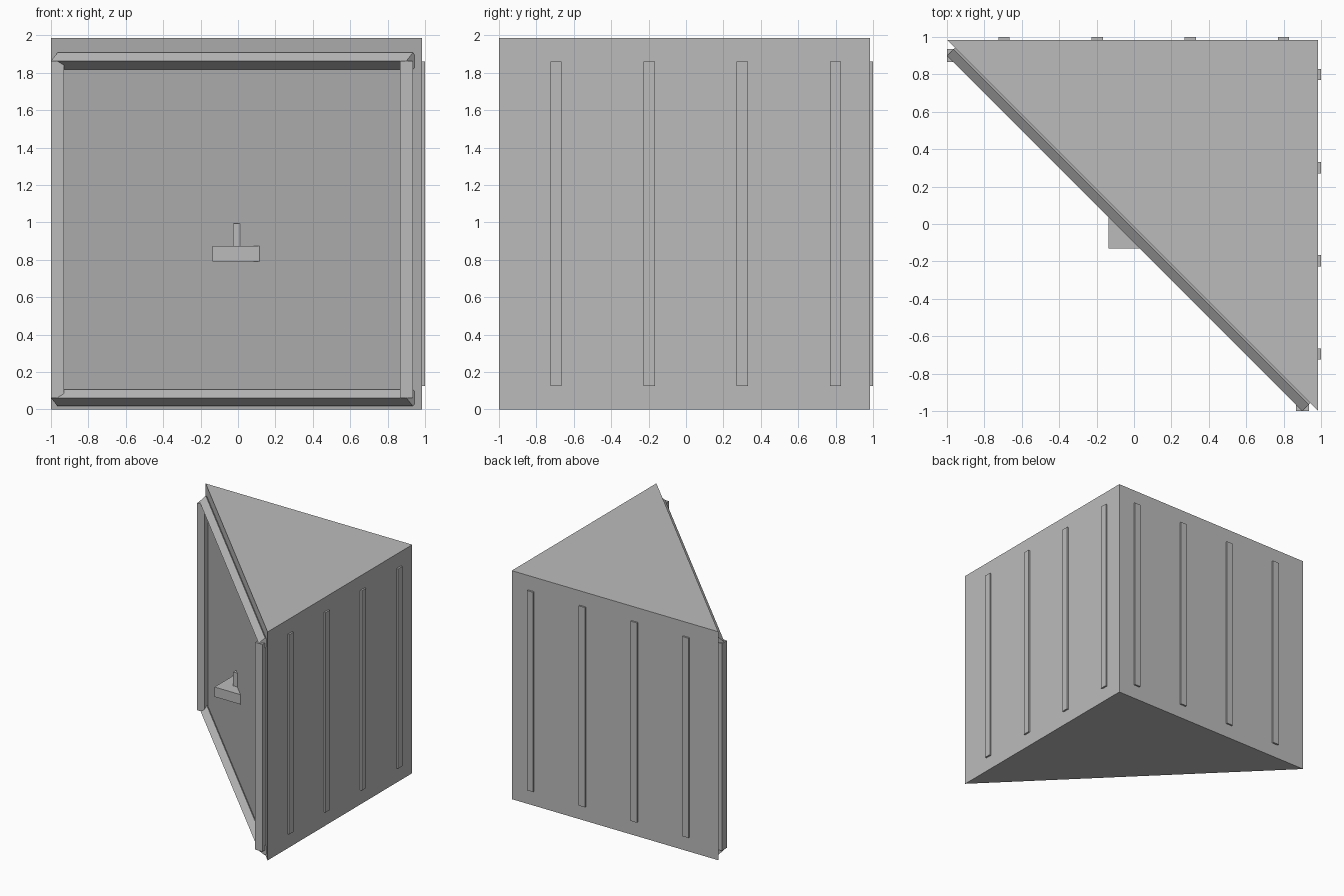
import bpy, bmesh
from math import pi, sqrt
from mathutils import Matrix, Vector

cube = bpy.data.objects.get("Cube")
if cube:
    bpy.data.objects.remove(cube, do_unlink=True)

grey = bpy.data.materials.new("plain grey")
grey.use_nodes = True
colour = (0.5, 0.5, 0.5, 1)
grey.diffuse_color = colour
grey.node_tree.nodes["Principled BSDF"].inputs["Base Color"].default_value = colour


def add_object(name, bm):
    bmesh.ops.recalc_face_normals(bm, faces=bm.faces)
    mesh = bpy.data.meshes.new(name)
    bm.to_mesh(mesh)
    bm.free()
    mesh.materials.append(grey)
    obj = bpy.data.objects.new(name, mesh)
    bpy.context.collection.objects.link(obj)
    return obj


def box(name, low, high):
    low, high = Vector(low), Vector(high)
    bm = bmesh.new()
    size = Matrix.Diagonal((*(high - low), 1))
    bmesh.ops.create_cube(bm, size=1, matrix=Matrix.Translation((low + high) / 2) @ size)
    return add_object(name, bm)


# Triangular prism body
SIDE, HEIGHT = 0.985, 1.985
bm = bmesh.new()
base = bm.faces.new([bm.verts.new(p) for p in ((-1, SIDE, 0), (SIDE, -1, 0), (SIDE, SIDE, 0))])
top = bmesh.ops.extrude_face_region(bm, geom=[base])
bmesh.ops.translate(bm, vec=(0, 0, HEIGHT),
                    verts=[v for v in top["geom"] if isinstance(v, bmesh.types.BMVert)])
add_object("corner_body", bm)

# Raised ribs on the two straight walls
for i in range(4):
    c = -0.695 + i * 0.498
    box(f"side_rib_{i + 1}", (0.96, c - 0.03, 0.125), (1, c + 0.03, 1.86))
    box(f"back_rib_{i + 1}", (c - 0.03, 0.96, 0.125), (c + 0.03, 1, 1.86))

# Frame posts at both ends of the slanted face
box("right_post", (-1, 0.865, 0.0625), (-0.93, 0.935, 1.8625))
box("left_post", (0.865, -1, 0.0625), (0.935, -0.93, 1.8625))

# Diamond-section rails along the top and bottom of the slanted face
for name, z in (("top_rail", 1.8625), ("bottom_rail", 0.0625)):
    start, end = Vector((-0.965, 0.935, z)), Vector((0.935, -0.965, z))
    along = (end - start).normalized()
    out = Vector((-1, -1, 0)).normalized() * 0.05
    up = Vector((0, 0, 0.045))
    bm = bmesh.new()
    rings = [[bm.verts.new(p + d) for d in (out, up, -out, -up)] for p in (start, end)]
    for ring in rings:
        bm.faces.new(ring)
    for i in range(4):
        j = (i + 1) % 4
        bm.faces.new((rings[0][i], rings[0][j], rings[1][j], rings[1][i]))
    add_object(name, bm)

# Small shelf with an upright peg on the slanted face
box("shelf", (-0.135, -0.13, 0.79), (0.115, 0.12, 0.875))
box("peg", (-0.027, -0.027, 0.87), (0.013, 0.013, 0.995))
